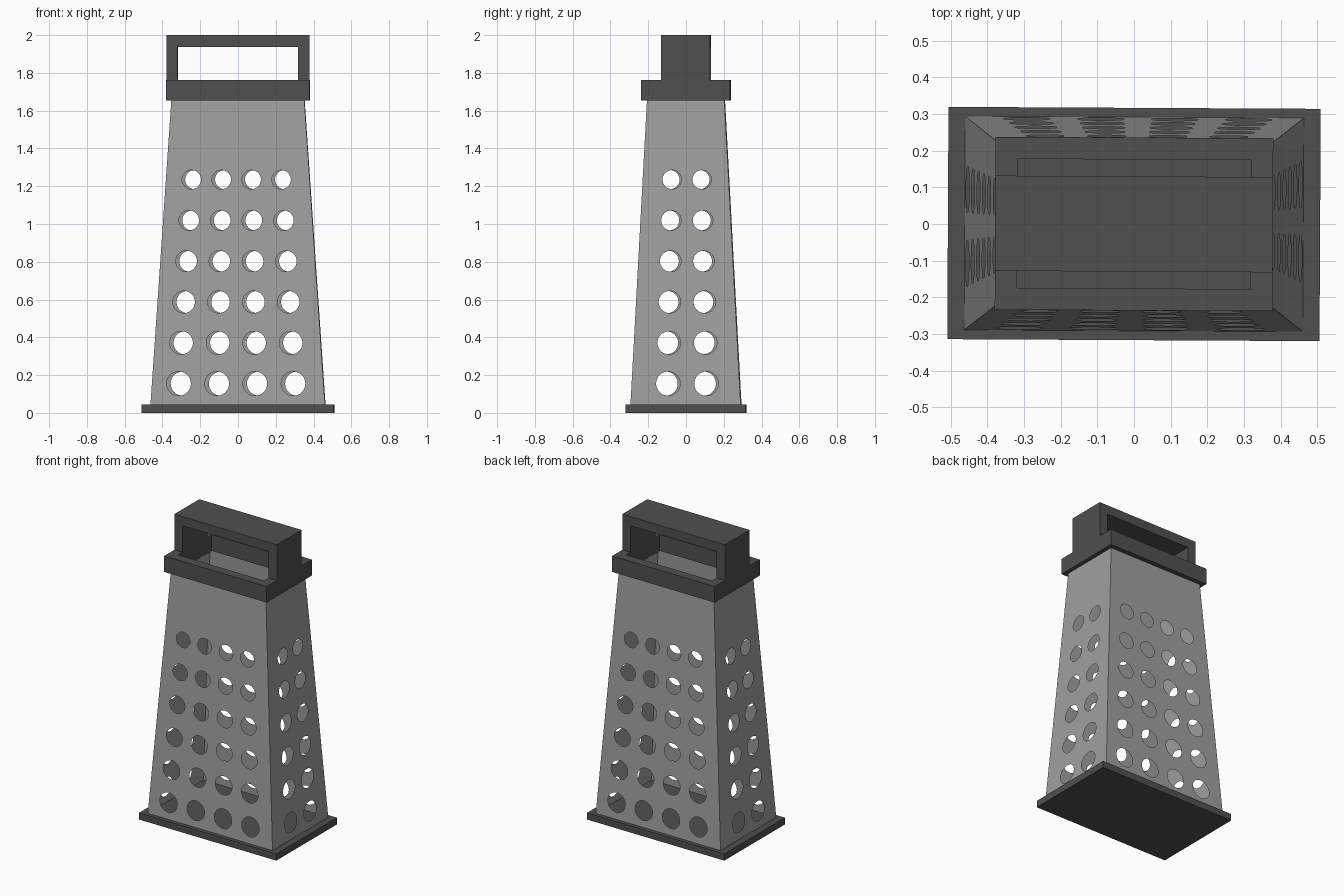
import bpy, bmesh
from math import sin, cos, pi, radians
from mathutils import Matrix, Vector

if "Cube" in bpy.data.objects:
    bpy.data.objects.remove(bpy.data.objects["Cube"])

TWIST = Matrix.Rotation(radians(-0.3), 4, 'Z')   # whole model is turned very slightly
BODY_TOP = 1.67


def material(name, v):
    m = bpy.data.materials.new(name)
    m.diffuse_color = (v, v, v, 1)
    m.use_nodes = True
    m.node_tree.nodes["Principled BSDF"].inputs["Base Color"].default_value = m.diffuse_color
    return m


dark = material("dark_plastic", 0.08)
steel = material("steel_grey", 0.35)


def finish(name, bm, mat):
    bm.transform(TWIST)
    me = bpy.data.meshes.new(name)
    bm.to_mesh(me)
    bm.free()
    me.materials.append(mat)
    ob = bpy.data.objects.new(name, me)
    bpy.context.collection.objects.link(ob)
    return ob


def frame(name, outer, inner, depth, place, mat):
    """Extruded closed frame between two matching 2D outlines."""
    bm = bmesh.new()
    rings = [[bm.verts.new(place(u, v, d)) for u, v in loop]
             for loop, d in ((outer, depth[0]), (inner, depth[0]),
                             (inner, depth[1]), (outer, depth[1]))]
    n = len(outer)
    for a, b in zip(rings, rings[1:] + rings[:1]):
        for i in range(n):
            j = (i + 1) % n
            bm.faces.new((a[i], a[j], b[j], b[i]))
    bmesh.ops.recalc_face_normals(bm, faces=bm.faces)
    return finish(name, bm, mat)


def rect(x, y):
    return [(-x, -y), (x, -y), (x, y), (-x, y)]


# Base plate
bm = bmesh.new()
bmesh.ops.create_cube(bm, size=1, matrix=Matrix.Translation((0, 0, 0.0225))
                      @ Matrix.Diagonal((1.016, 0.634, 0.045, 1)))
finish("base_plate", bm, dark)

# Collar ring, open in the middle
frame("collar", rect(0.379, 0.236), rect(0.319, 0.176), (1.655, 1.762),
      lambda u, v, d: (u, v, d), dark)

# Handle: an upside-down U standing on the collar
bm = bmesh.new()
profile = [(-0.379, 1.76), (-0.319, 1.76), (-0.319, 1.938), (0.319, 1.938),
           (0.319, 1.76), (0.379, 1.76), (0.379, 2.0), (-0.379, 2.0)]
face = bm.faces.new([bm.verts.new((x, -0.13, z)) for x, z in profile])
ext = bmesh.ops.extrude_face_region(bm, geom=[face], use_keep_orig=True)
bmesh.ops.translate(bm, vec=(0, 0.26, 0),
                    verts=[g for g in ext["geom"] if isinstance(g, bmesh.types.BMVert)])
bmesh.ops.recalc_face_normals(bm, faces=bm.faces)
finish("handle", bm, dark)


# Tapered body: thin perforated walls
def half_x(z):
    return 0.465 - 0.113 * z / 1.655


def half_y(z):
    return 0.294 - 0.089 * z / 1.655


def wall(bm, angle, half_w, dist, columns, shift):
    """One sheet with six rows of holes that shrink upward."""
    turn = Matrix.Rotation(angle, 4, 'Z')
    loops = [[(-half_w(0), 0), (half_w(0), 0),
              (half_w(BODY_TOP), BODY_TOP), (-half_w(BODY_TOP), BODY_TOP)]]
    for row in range(6):
        s = 1 - 0.043 * row
        cz = 0.155 + 0.216 * row
        for c in range(columns):
            cx = s * (0.202 * (c - (columns - 1) / 2) + shift)
            r = 0.064 * s
            loops.append([(cx + r * cos(2 * pi * k / 32), cz + r * sin(2 * pi * k / 32))
                          for k in range(32)])
    edges = []
    for loop in loops:
        vs = [bm.verts.new(turn @ Vector((u, -dist(z), z))) for u, z in loop]
        edges += [bm.edges.new((vs[i - 1], vs[i])) for i in range(len(vs))]
    normal = turn @ Vector((0, -1, 0))
    res = bmesh.ops.triangle_fill(bm, use_beauty=True, edges=edges, normal=normal)
    for f in res["geom"]:
        if isinstance(f, bmesh.types.BMFace):
            f.normal_update()
            if f.normal.dot(normal) < 0:
                f.normal_flip()


bm = bmesh.new()
for half_turn in (0, pi):
    wall(bm, half_turn, half_x, half_y, 4, -0.009)
    wall(bm, half_turn + pi / 2, half_y, half_x, 2, 0.009)
bmesh.ops.remove_doubles(bm, verts=bm.verts, dist=0.0001)
finish("grater_body", bm, steel)
